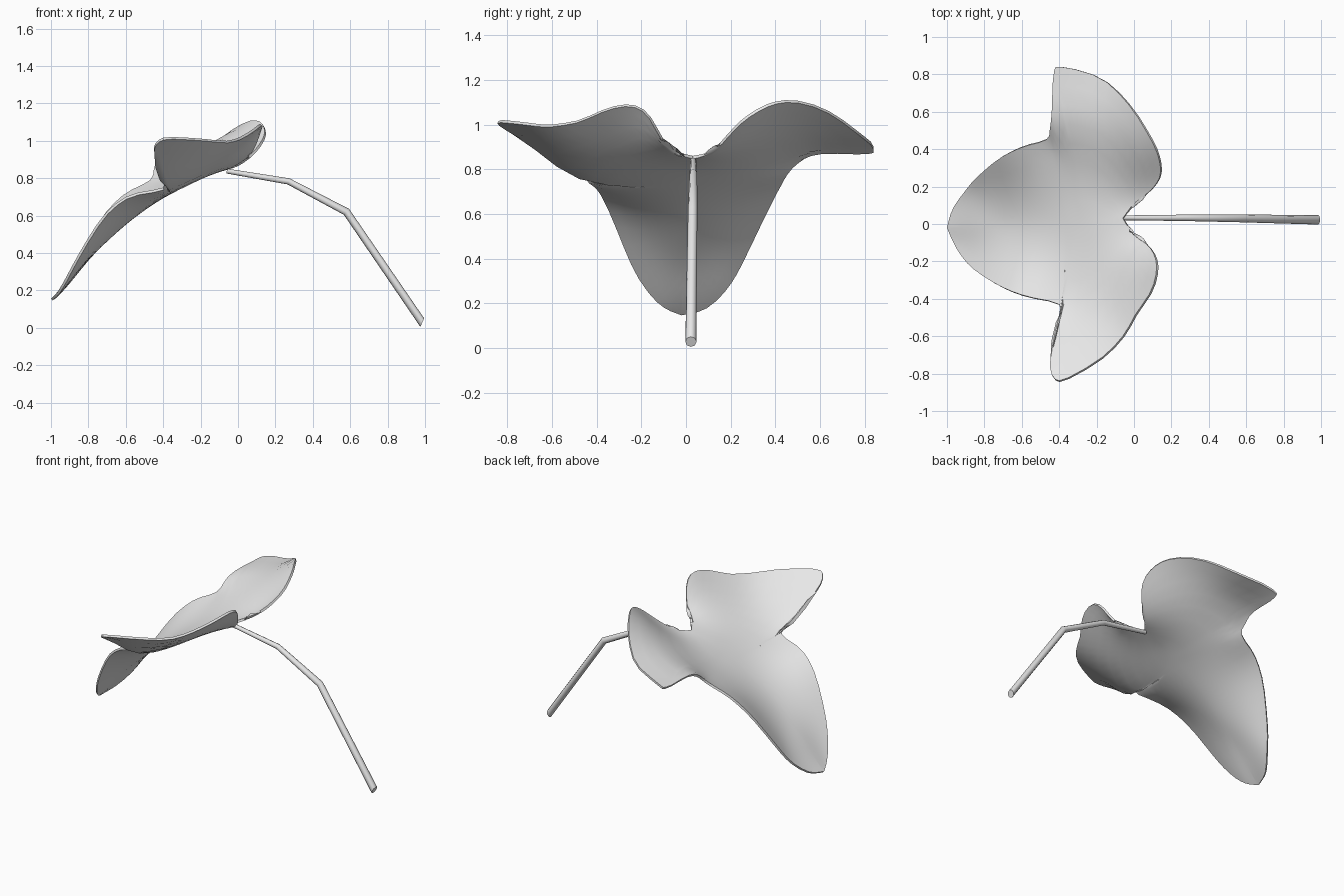
import bpy
import bmesh
import math
from mathutils import Vector

cube = bpy.data.objects.get("Cube")
if cube:
    bpy.data.objects.remove(cube, do_unlink=True)


def make_material(name, colour):
    mat = bpy.data.materials.new(name)
    mat.use_nodes = True
    mat.diffuse_color = colour
    mat.node_tree.nodes["Principled BSDF"].inputs["Base Color"].default_value = colour
    return mat


def make_object(name, bm, mat):
    mesh = bpy.data.meshes.new(name)
    bm.to_mesh(mesh)
    bm.free()
    mesh.materials.append(mat)
    obj = bpy.data.objects.new(name, mesh)
    bpy.context.collection.objects.link(obj)
    bpy.ops.object.select_all(action="DESELECT")
    obj.select_set(True)
    bpy.context.view_layer.objects.active = obj
    return obj


def spline(points, t):
    """Catmull-Rom position at t, measured in point steps."""
    last = len(points) - 1
    i = min(int(t), last - 1)
    f = t - i
    a, b, c, d = (points[min(max(i + k, 0), last)] for k in (-1, 0, 1, 2))
    return 0.5 * (2 * b + (c - a) * f + (2 * a - 5 * b + 4 * c - d) * f * f
                  + (3 * b - a - 3 * c + d) * f ** 3)


def midrib(f):
    """Point on the midrib: 0 at the notch, 1 level with the side sinuses, 2 at the tip."""
    d = 0.3 * f if f < 1 else 0.3 + 0.64 * (f - 1)
    return Vector((-0.06 - d, 0.03 - 0.053 * d, 0.86 - 0.26 * d - 0.52 * d * d))


def bend(p, q):
    """Thin-plate kernel between two points seen from above."""
    r2 = (p.x - q.x) ** 2 + (p.y - q.y) ** 2
    return r2 * math.log(r2) if r2 > 0 else 0.0


def solve(rows):
    """Gauss-Jordan elimination of an augmented matrix."""
    n = len(rows)
    for c in range(n):
        best = max(range(c, n), key=lambda r: abs(rows[r][c]))
        rows[c], rows[best] = rows[best], rows[c]
        rows[c] = [v / rows[c][c] for v in rows[c]]
        for r in range(n):
            if r != c:
                k = rows[r][c]
                rows[r] = [v - k * w for v, w in zip(rows[r], rows[c])]
    return [row[-1] for row in rows]


def height_surface(points):
    """Smoothest height function through the given points."""
    rows = [[bend(p, q) for q in points] + [1, p.x, p.y, p.z] for p in points]
    for plane in ([1 for p in points], [p.x for p in points], [p.y for p in points]):
        rows.append(plane + [0, 0, 0, 0])
    *weights, a, b, c = solve(rows)
    return lambda p: (a + b * p.x + c * p.y
                      + sum(w * bend(p, q) for w, q in zip(weights, points)))


grey = make_material("plain grey", (0.8, 0.8, 0.8, 1))

# Half outlines from the stem notch round the side lobe to the front tip
left_edge = [(0, .11, .88), (.09, .18, .95), (.14, .26, 1.03), (.13, .36, 1.09),
             (.08, .47, 1.11), (-.03, .64, 1.06), (-.18, .78, .96), (-.39, .84, .9),
             (-.43, .8, .88), (-.44, .6, .88), (-.45, .51, .85), (-.47, .45, .79),
             (-.6, .41, .72), (-.72, .35, .6), (-.84, .25, .39), (-.9, .18, .27),
             (-.97, .08, .18)]
right_edge = [(0, -.06, .89), (.07, -.11, .95), (.11, -.17, 1.05), (.12, -.25, 1.09),
              (.09, -.36, 1.07), (.01, -.48, 1.02), (-.06, -.6, 1), (-.18, -.72, 1.01),
              (-.37, -.83, 1.02), (-.43, -.82, 1), (-.45, -.74, .95), (-.42, -.62, .86),
              (-.4, -.52, .79), (-.4, -.43, .75), (-.58, -.385, .71), (-.72, -.33, .6),
              (-.86, -.24, .38), (-.93, -.16, .25), (-.97, -.09, .185)]

# Leaf blade: a planar net of spokes from the midrib, lifted onto a smooth surface
LOBE, FRONT, RINGS = 30, 16, 8
guides = [Vector(p) for p in left_edge + right_edge]
guides += [midrib(f) for f in (0, .5, 1, 1.25, 1.5, 1.75, 2)]
height = height_surface(guides)
steps = [i / LOBE for i in range(LOBE)] + [1 + i / FRONT for i in range(FRONT + 1)]
bm = bmesh.new()
for edge, sinus in ((left_edge, 12), (right_edge, 14)):
    path = [midrib(0)] + [Vector(p) for p in edge] + [midrib(2)]
    rows = []
    for f in steps:
        t = f * sinus if f < 1 else sinus + (f - 1) * (len(path) - 1 - sinus)
        inner, outer = midrib(f), spline(path, t)
        row = [bm.verts.new(inner.lerp(outer, k / RINGS)) for k in range(RINGS + 1)]
        for v in row:
            v.co.z = height(v.co)
        rows.append(row)
    for a, b in zip(rows, rows[1:]):
        for k in range(RINGS):
            bm.faces.new((a[k], a[k + 1], b[k + 1], b[k]))
bmesh.ops.remove_doubles(bm, verts=bm.verts, dist=0.0002)
bmesh.ops.recalc_face_normals(bm, faces=bm.faces)
bm.normal_update()
if sum(f.normal.z * f.calc_area() for f in bm.faces) < 0:
    bmesh.ops.reverse_faces(bm, faces=bm.faces)
leaf = make_object("leaf_blade", bm, grey)
thick = leaf.modifiers.new("thickness", "SOLIDIFY")
thick.thickness = 0.014
thick.offset = -1
bpy.ops.object.modifier_apply(modifier=thick.name)
bpy.ops.object.shade_smooth_by_angle(angle=math.radians(45))

# Stem: a tapering bent tube; each joint has a centre, radius and tilt in degrees
SIDES = 8
joints = (((-.06, .033, .838), .013, 10), ((.27, .033, .783), .017, 19),
          ((.58, .03, .62), .021, 42), ((.985, .022, .028), .025, 24))
side = Vector((0, 1, 0))
bm = bmesh.new()
rings = []
for centre, radius, tilt in joints:
    lean = math.radians(tilt)
    up = Vector((math.sin(lean), 0, math.cos(lean)))
    angles = [math.tau * k / SIDES for k in range(SIDES)]
    rings.append([bm.verts.new(Vector(centre)
                               + radius * (side * math.cos(a) + up * math.sin(a)))
                  for a in angles])
for a, b in zip(rings, rings[1:]):
    for k in range(SIDES):
        n = (k + 1) % SIDES
        bm.faces.new((a[k], a[n], b[n], b[k]))
bm.faces.new(rings[0])
bm.faces.new(rings[-1])
bmesh.ops.recalc_face_normals(bm, faces=bm.faces)
make_object("stem", bm, grey)
bpy.ops.object.shade_smooth_by_angle(angle=math.radians(50))
